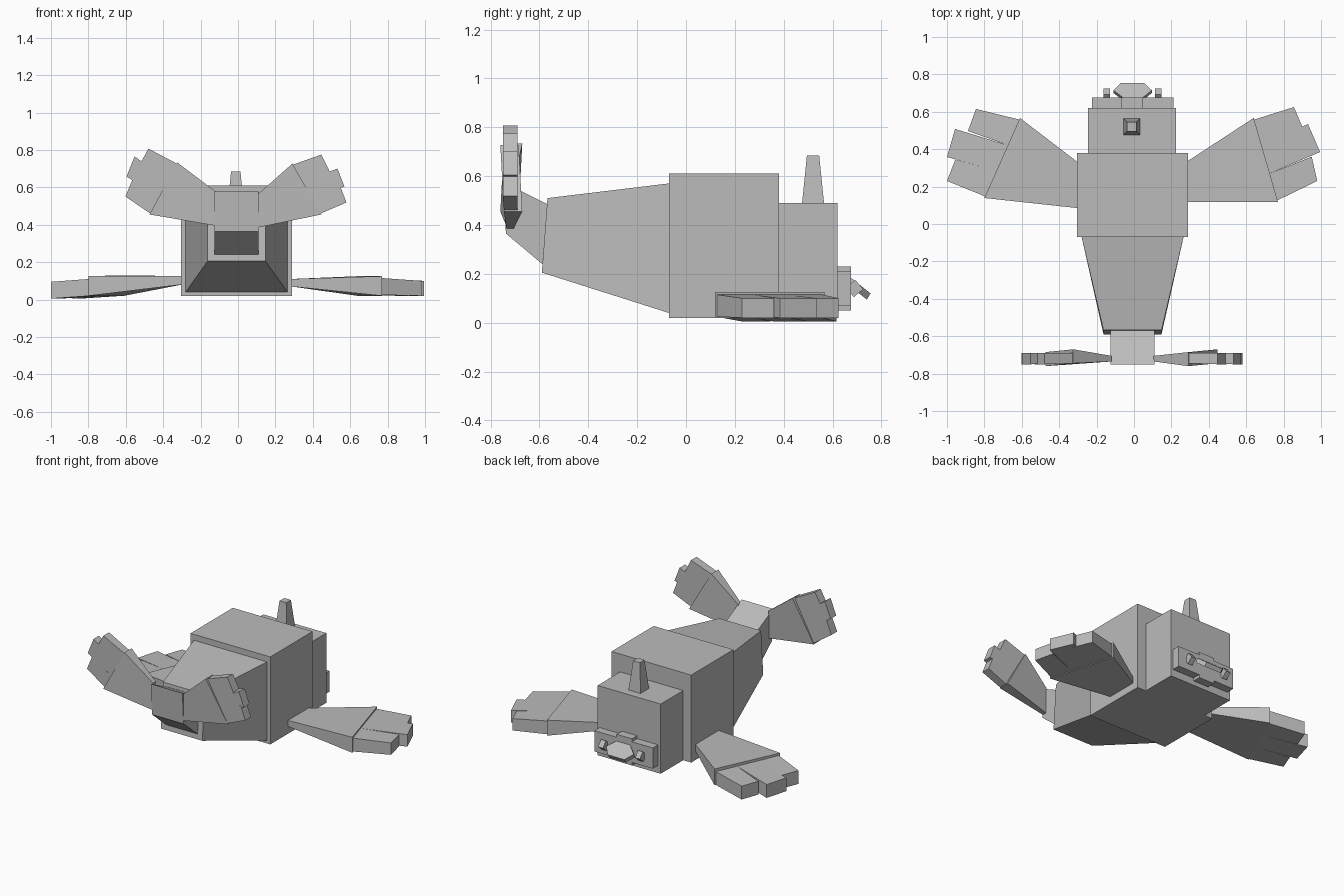
import bpy
import bmesh
from math import radians
from mathutils import Matrix, Vector

cube = bpy.data.objects.get("Cube")
if cube:
    bpy.data.objects.remove(cube)

grey = bpy.data.materials.new("plain_grey")
grey.use_nodes = True
colour = (0.5, 0.5, 0.5, 1)
grey.diffuse_color = colour
grey.node_tree.nodes["Principled BSDF"].inputs["Base Color"].default_value = colour


def loft(name, ring_a, ring_b):
    """Closed flat-faced solid between two matching rings of points."""
    bm = bmesh.new()
    a = [bm.verts.new(p) for p in ring_a]
    b = [bm.verts.new(p) for p in ring_b]
    bm.faces.new(a)
    bm.faces.new(b)
    for i in range(len(a)):
        j = (i + 1) % len(a)
        bm.faces.new((a[i], a[j], b[j], b[i]))
    bmesh.ops.recalc_face_normals(bm, faces=bm.faces)
    mesh = bpy.data.meshes.new(name)
    bm.to_mesh(mesh)
    bm.free()
    mesh.materials.append(grey)
    obj = bpy.data.objects.new(name, mesh)
    bpy.context.collection.objects.link(obj)
    return obj


def ring_y(xs, bottom, top):
    """Rectangle across the body; bottom and top are (y, z)."""
    return [(xs[0], *bottom), (xs[1], *bottom), (xs[1], *top), (xs[0], *top)]


def box(name, xs, ys, zs):
    return loft(name, *[ring_y(xs, (y, zs[0]), (y, zs[1])) for y in ys])


def slab(name, outline, spans, upright):
    """Outline with a thickness span at each corner, flat or upright."""
    def place(p, t):
        return (p[0], t, p[1]) if upright else (p[0], p[1], t)
    return loft(name, [place(p, s[0]) for p, s in zip(outline, spans)],
                [place(p, s[1]) for p, s in zip(outline, spans)])


def limb(name, root, edge, tips, root_span, edge_spans, base_span, tip_span, upright=False):
    """Flaring palm with three square fingers along its outer edge."""
    slab(name + "_palm", [root[0], edge[0], edge[1], root[1]],
         [root_span, *edge_spans, root_span], upright)
    start, end = Vector(edge[0]), Vector(edge[1])
    for i, (tip_a, tip_b) in enumerate(tips):
        base_a = start.lerp(end, 0.02 + i * 0.32)
        base_b = start.lerp(end, 0.34 + i * 0.32)
        slab(f"{name}_finger_{i + 1}", [base_a, tip_a, tip_b, base_b],
             [base_span, tip_span, tip_span, base_span], upright)


# Body, head and tapering tail
box("body", (-0.305, 0.29), (-0.07, 0.38), (0.02, 0.61))
box("head", (-0.245, 0.225), (0.38, 0.62), (0.02, 0.49))
loft("tail_base", ring_y((-0.28, 0.265), (-0.07, 0.04), (-0.07, 0.57)),
     ring_y((-0.163, 0.147), (-0.59, 0.205), (-0.567, 0.51)))
loft("tail_tip", ring_y((-0.125, 0.11), (-0.588, 0.24), (-0.567, 0.485)),
     ring_y((-0.125, 0.11), (-0.737, 0.365), (-0.75, 0.577)))

# Horn
def square(half, z):
    return [(-0.012 + sx * half, 0.52 + sy * half, z)
            for sx, sy in ((-1, -1), (1, -1), (1, 1), (-1, 1))]

loft("horn", square(0.046, 0.48), square(0.025, 0.685))

# Muzzle plate, eyes and sloping six-sided beak
box("muzzle_plate", (-0.225, 0.21), (0.62, 0.675), (0.07, 0.21))
box("muzzle_centre", (-0.07, 0.045), (0.62, 0.675), (0.05, 0.23))
for side, x in (("right", -0.145), ("left", 0.13)):
    eye = box(side + "_eye", (-0.018, 0.018), (-0.025, 0.025), (-0.025, 0.025))
    eye.matrix_world = Matrix.Translation((x, 0.69, 0.14)) @ Matrix.Rotation(radians(40), 4, "X")

beak = [(-0.05, 0.67), (-0.11, 0.715), (-0.07, 0.755), (0.055, 0.755), (0.095, 0.715), (0.04, 0.67)]
slopes = [0.12 - 0.8 * (y - 0.755) for x, y in beak]
loft("beak", [(x, y, z) for (x, y), z in zip(beak, slopes)],
     [(x, y - 0.015, z - 0.025) for (x, y), z in zip(beak, slopes)])

# Front flippers
limb("right_flipper", ((-0.3, 0.33), (-0.3, 0.085)), ((-0.61, 0.567), (-0.8, 0.139)),
     (((-0.845, 0.615), (-0.888, 0.497)), ((-0.957, 0.508), (-1, 0.358)),
      ((-0.955, 0.345), (-1, 0.23))),
     (0.08, 0.125), ((0.02, 0.13), (0.02, 0.125)), (0.02, 0.11), (0.005, 0.095))
limb("left_flipper", ((0.285, 0.335), (0.285, 0.118)), ((0.64, 0.567), (0.77, 0.118)),
     (((0.855, 0.625), (0.91, 0.497)), ((0.93, 0.535), (0.995, 0.385)),
      ((0.95, 0.36), (0.98, 0.23))),
     (0.07, 0.11), ((0.02, 0.125), (0.02, 0.125)), (0.025, 0.115), (0.02, 0.1))

# Upright tail flukes
limb("right_fluke", ((-0.12, 0.578), (-0.12, 0.395)), ((-0.325, 0.733), (-0.473, 0.455)),
     (((-0.479, 0.807), (-0.532, 0.711)), ((-0.553, 0.765), (-0.596, 0.658)),
      ((-0.564, 0.642), (-0.602, 0.551))),
     (-0.735, -0.705), ((-0.745, -0.67), (-0.76, -0.685)), (-0.745, -0.69), (-0.75, -0.69), True)
limb("left_fluke", ((0.105, 0.562), (0.105, 0.385)), ((0.291, 0.727), (0.446, 0.455)),
     (((0.446, 0.775), (0.495, 0.674)), ((0.532, 0.7), (0.569, 0.604)),
      ((0.545, 0.61), (0.58, 0.519))),
     (-0.735, -0.705), ((-0.76, -0.685), (-0.745, -0.67)), (-0.745, -0.69), (-0.75, -0.69), True)
